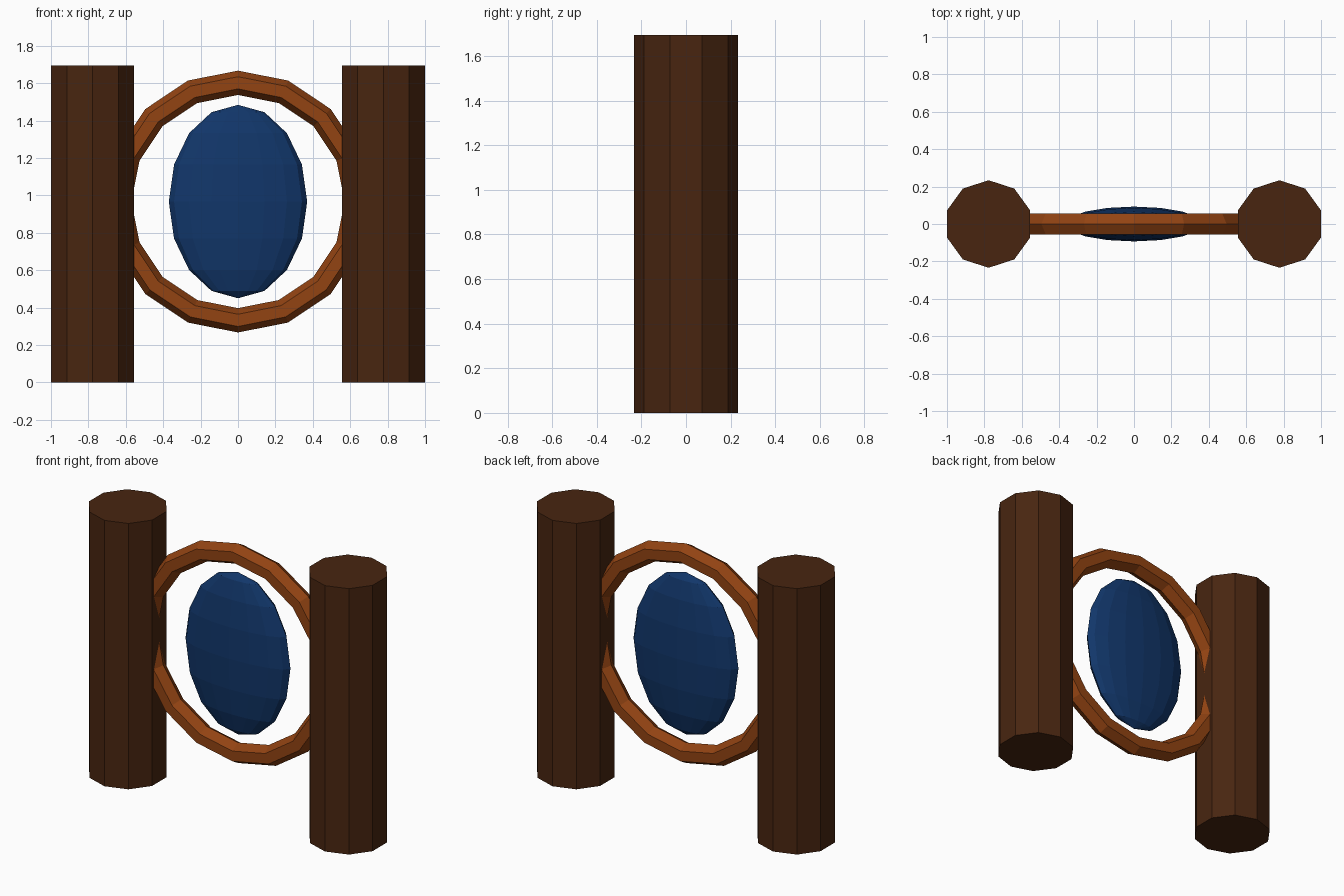
import bpy
import bmesh
import math
from mathutils import Matrix, Vector

if "Cube" in bpy.data.objects:
    bpy.data.objects.remove(bpy.data.objects["Cube"])

CENTRE_Z = 0.967


def material(name, rgb):
    # sRGB 0-255 to linear
    lin = [(c / 255 / 12.92) if c < 11 else ((c / 255 + 0.055) / 1.055) ** 2.4 for c in rgb]
    mat = bpy.data.materials.new(name)
    mat.diffuse_color = (*lin, 1.0)
    mat.use_nodes = True
    mat.node_tree.nodes["Principled BSDF"].inputs["Base Color"].default_value = mat.diffuse_color
    return mat


def add_object(name, bm, mat, location):
    bmesh.ops.recalc_face_normals(bm, faces=bm.faces)
    mesh = bpy.data.meshes.new(name)
    bm.to_mesh(mesh)
    bm.free()
    mesh.materials.append(mat)
    obj = bpy.data.objects.new(name, mesh)
    obj.location = location
    bpy.context.collection.objects.link(obj)
    return obj


dark_wood = material("dark wood", (72, 37, 16))
warm_wood = material("warm wood", (146, 67, 18))
deep_blue = material("deep blue", (17, 54, 106))


# Ten-sided posts, with a corner pointing to front and back
def post(name, x, radius=0.234, height=1.695, sides=10):
    bm = bmesh.new()
    corners = [math.pi / 2 + math.tau * i / sides for i in range(sides)]
    base = bm.faces.new([bm.verts.new((radius * math.cos(a), radius * math.sin(a), 0))
                         for a in corners])
    top = bmesh.ops.extrude_face_region(bm, geom=[base], use_keep_orig=True)
    verts = [g for g in top["geom"] if isinstance(g, bmesh.types.BMVert)]
    bmesh.ops.translate(bm, verts=verts, vec=(0, 0, height))
    add_object(name, bm, dark_wood, (x, 0, 0))


post("left_post", -0.7775)
post("right_post", 0.7775)

# Upright ring with a hexagonal section
bm = bmesh.new()
major, minor, segments, sides = 0.635, 0.065, 16, 6
rings = []
for i in range(segments):
    a = math.tau * i / segments
    ring = []
    for j in range(sides):
        b = math.tau * j / sides
        r = major + minor * math.cos(b)
        ring.append(bm.verts.new((r * math.cos(a), minor * math.sin(b), r * math.sin(a))))
    rings.append(ring)
for i in range(segments):
    r0, r1 = rings[i], rings[(i + 1) % segments]
    for j in range(sides):
        k = (j + 1) % sides
        bm.faces.new((r0[j], r0[k], r1[k], r1[j]))
add_object("ring_frame", bm, warm_wood, (0, 0, CENTRE_Z))

# Flattened oval disc floating inside the ring
bm = bmesh.new()
bmesh.ops.create_uvsphere(bm, u_segments=16, v_segments=8, radius=1.0,
                          matrix=Matrix.Diagonal(Vector((0.37, 0.093, 0.517, 1.0))))
add_object("oval_disc", bm, deep_blue, (0, 0, CENTRE_Z))
